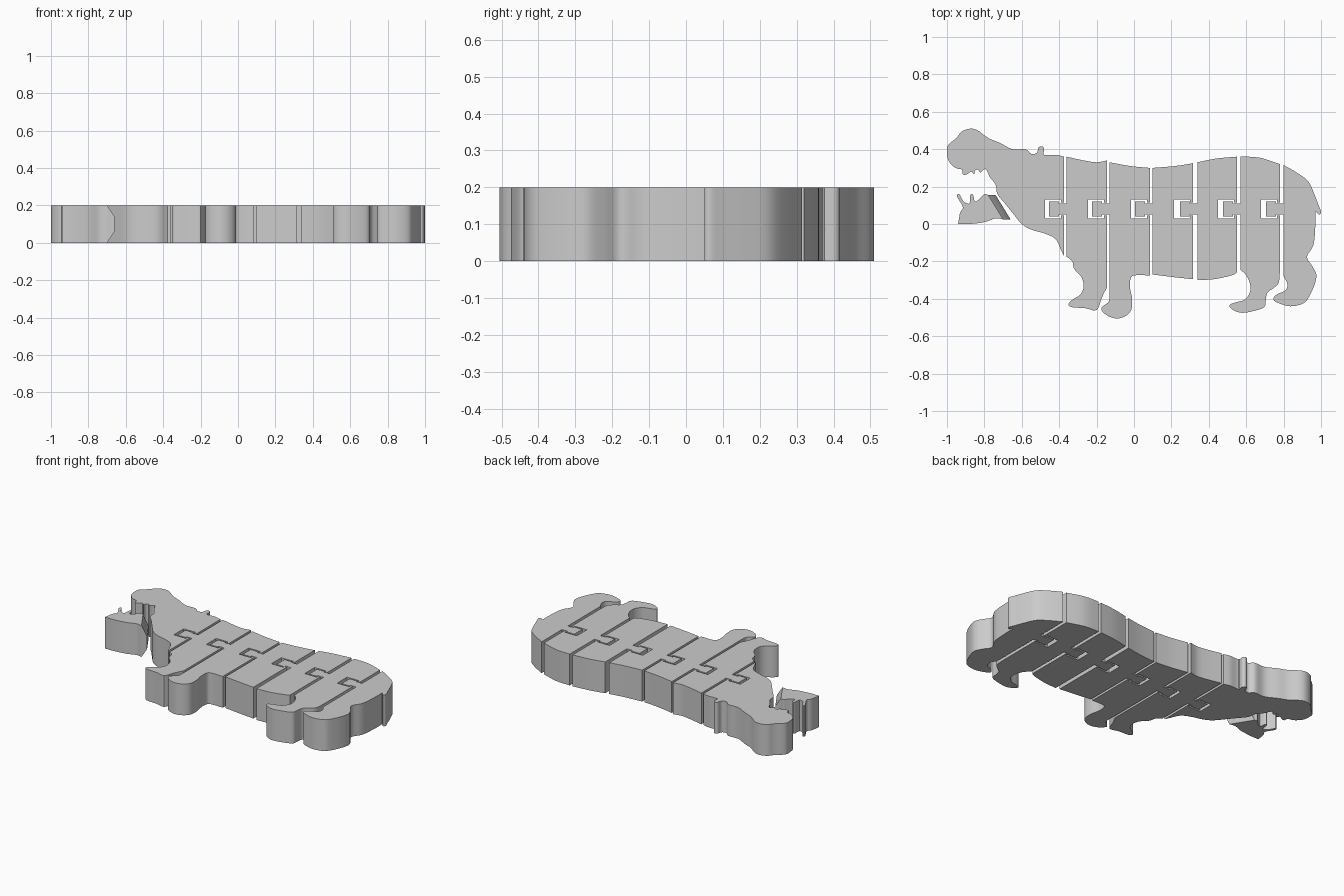
import bpy
import bmesh
import math
from mathutils import Vector

cube = bpy.data.objects.get("Cube")
if cube:
    bpy.data.objects.remove(cube, do_unlink=True)

UNIT = 0.01      # outlines are given in hundredths
THICK = 0.2

grey = bpy.data.materials.new("plain grey")
grey.use_nodes = True
colour = (0.6, 0.6, 0.6, 1)
grey.diffuse_color = colour
grey.node_tree.nodes["Principled BSDF"].inputs["Base Color"].default_value = colour


def smooth_run(points, steps=4):
    """Smooth curve through the points, with sharp ends."""
    pts = [Vector(p) for p in points]
    padded = [pts[0]] + pts + [pts[-1]]
    result = []
    for a, b, c, d in zip(padded, padded[1:], padded[2:], padded[3:]):
        for i in range(steps):
            t = i / steps
            result.append(0.5 * (2 * b + (c - a) * t
                                 + (2 * a - 5 * b + 4 * c - d) * t ** 2
                                 + (3 * b - a - 3 * c + d) * t ** 3))
    return result + [pts[-1]]


def finish(name, bm):
    bmesh.ops.recalc_face_normals(bm, faces=bm.faces)
    mesh = bpy.data.meshes.new(name)
    bm.to_mesh(mesh)
    bm.free()
    mesh.materials.append(grey)
    obj = bpy.data.objects.new(name, mesh)
    bpy.context.collection.objects.link(obj)
    bpy.ops.object.select_all(action='DESELECT')
    obj.select_set(True)
    bpy.context.view_layer.objects.active = obj
    bpy.ops.object.shade_smooth_by_angle(angle=math.radians(30))
    return obj


def plate(name, outline):
    """Stand a closed outline up into a thick flat plate."""
    bm = bmesh.new()
    clean = []
    for p in outline:
        p = Vector(p) * UNIT
        if not clean or (p - clean[-1]).length > 1e-4:
            clean.append(p)
    face = bm.faces.new([bm.verts.new((p.x, p.y, 0)) for p in clean])
    grown = bmesh.ops.extrude_face_region(bm, geom=[face], use_keep_orig=True)
    top = [v for v in grown["geom"] if isinstance(v, bmesh.types.BMVert)]
    bmesh.ops.translate(bm, verts=top, vec=(0, 0, THICK))
    return finish(name, bm)


def socket(x):
    """Slot in a right-hand edge, from top to bottom."""
    return [(x, 11.5), (x - 1.5, 11.5), (x - 1.5, 13), (x - 10, 13),
            (x - 10, 3), (x - 1.5, 3), (x - 1.5, 4.5), (x, 4.5)]


def tab(x):
    """T-shaped hook on a left-hand edge, from bottom to top."""
    return [(x, 5), (x - 4, 5), (x - 4, 4), (x - 9.5, 4),
            (x - 9.5, 12), (x - 4, 12), (x - 4, 11), (x, 11)]


def segment(name, top, bottom, hook=True, slot=True):
    """Top runs left to right, bottom runs right to left."""
    outline = smooth_run(top)
    if slot:
        outline += socket(top[-1][0])
    outline += smooth_run(bottom)
    if hook:
        outline += tab(top[0][0])
    return plate(name, outline)


# Head: mouth with teeth, snout, brow and ear, then throat
mouth = [(-69, 11), (-73, 16), (-74, 21), (-77, 25), (-79, 29), (-80.5, 29),
         (-82, 27.5), (-83.5, 29), (-85, 28.5), (-85.5, 26.5), (-87, 28),
         (-89.5, 26.5), (-91.5, 26.5), (-92, 29)]
snout = [(-95.5, 30), (-99, 33.5), (-100, 38), (-99.5, 42), (-95, 46),
         (-92, 49.5), (-87.5, 51), (-83.5, 50), (-78, 46), (-72, 43.5)]
brow = [(-65, 40), (-58, 40), (-55, 37.5), (-52, 38), (-51, 41), (-49, 41.5),
        (-48, 40), (-48, 37), (-42, 37), (-37.5, 36)]
throat = [(-37.5, -17), (-39, -14), (-42, -8), (-48, -5), (-55, -3),
          (-60, 0), (-65, 6), (-69, 11)]
segment("head", mouth + snout + brow, throat, hook=False)

# Lower jaw with teeth
jaw_top = [(-94, 0), (-93, 6), (-91.5, 9), (-94.5, 14.5), (-93.5, 16),
           (-91, 12), (-88, 11), (-87.5, 15.5), (-86, 15.5), (-85, 12),
           (-82, 14), (-80, 16), (-78, 15.5)]
jaw_bottom = [(-70, 2.5), (-74, 3), (-80, 1), (-88, 0), (-94, 0)]
plate("lower_jaw", smooth_run(jaw_top) + smooth_run(jaw_bottom)[:-1])

# Tapered ridge along the back of the jaw
bm = bmesh.new()
ends = []
for x, y in ((-78, 15.5), (-70, 2.5)):
    ends.append([bm.verts.new(((x + dx) * UNIT, y * UNIT, z * THICK))
                 for dx, z in ((0, 0), (4, 0.3), (4, 0.7), (0, 1))])
bm.faces.new(ends[0])
bm.faces.new(ends[1])
for i in range(4):
    j = (i + 1) % 4
    bm.faces.new((ends[0][i], ends[0][j], ends[1][j], ends[1][i]))
finish("jaw_hinge_ridge", bm)

# Shoulder with the first front leg
segment("shoulder_and_right_front_leg",
        [(-36, 36), (-27, 34), (-20, 33), (-14.5, 34)],
        [(-14.5, -34), (-17, -39), (-20, -46), (-26, -45), (-33, -44.5),
         (-35, -43), (-33, -40.5), (-29, -38), (-27, -34), (-28, -28.5),
         (-32, -24), (-33, -20), (-36, -17.5)])

# Chest with the second front leg
segment("chest_and_left_front_leg",
        [(-13, 33), (-2, 31), (8.5, 30)],
        [(8.5, -27.5), (0, -27.5), (-2, -30), (-2, -35), (-1, -40),
         (-1.5, -46), (-5, -49.5), (-10, -50.5), (-15, -48.5), (-17.5, -45.5),
         (-16, -43.5), (-13.5, -41.5), (-13, -38)])

# Two plain body segments
segment("front_belly", [(10, 30), (22, 31), (31.5, 32.5)],
        [(31.5, -29.5), (22, -28.5), (10, -27)])
segment("rear_belly", [(34, 33), (44, 35), (55, 36)],
        [(55, -26), (52, -27.5), (43, -29.5), (34, -30)])

# Hip with the first hind leg
segment("hip_and_right_hind_leg",
        [(57, 36), (67, 35.5), (78, 32)],
        [(78, -24), (77.5, -31), (75, -34), (71.5, -36.5), (70.5, -40),
         (70, -44), (66, -46), (58, -47.5), (53, -46), (51, -43.5), (54, -42),
         (59, -40.5), (62, -36.5), (62, -32), (60, -27.5), (57, -24.5)])

# Rump with tail and the second hind leg
segment("rump_and_left_hind_leg",
        [(80, 31.5), (87, 27.5), (93, 23), (96, 17), (98.5, 10.5),
         (100, 6.5), (99, 5), (97, 7)],
        [(97, 7), (97, 0), (96, -11), (92.5, -17.5), (95, -22), (97.5, -27),
         (96.5, -32.5), (93.5, -39), (90.5, -42.5), (83.5, -44), (76.5, -42),
         (74.5, -40), (76.5, -37.5), (81, -35.5), (82, -32), (80, -28)],
        slot=False)
